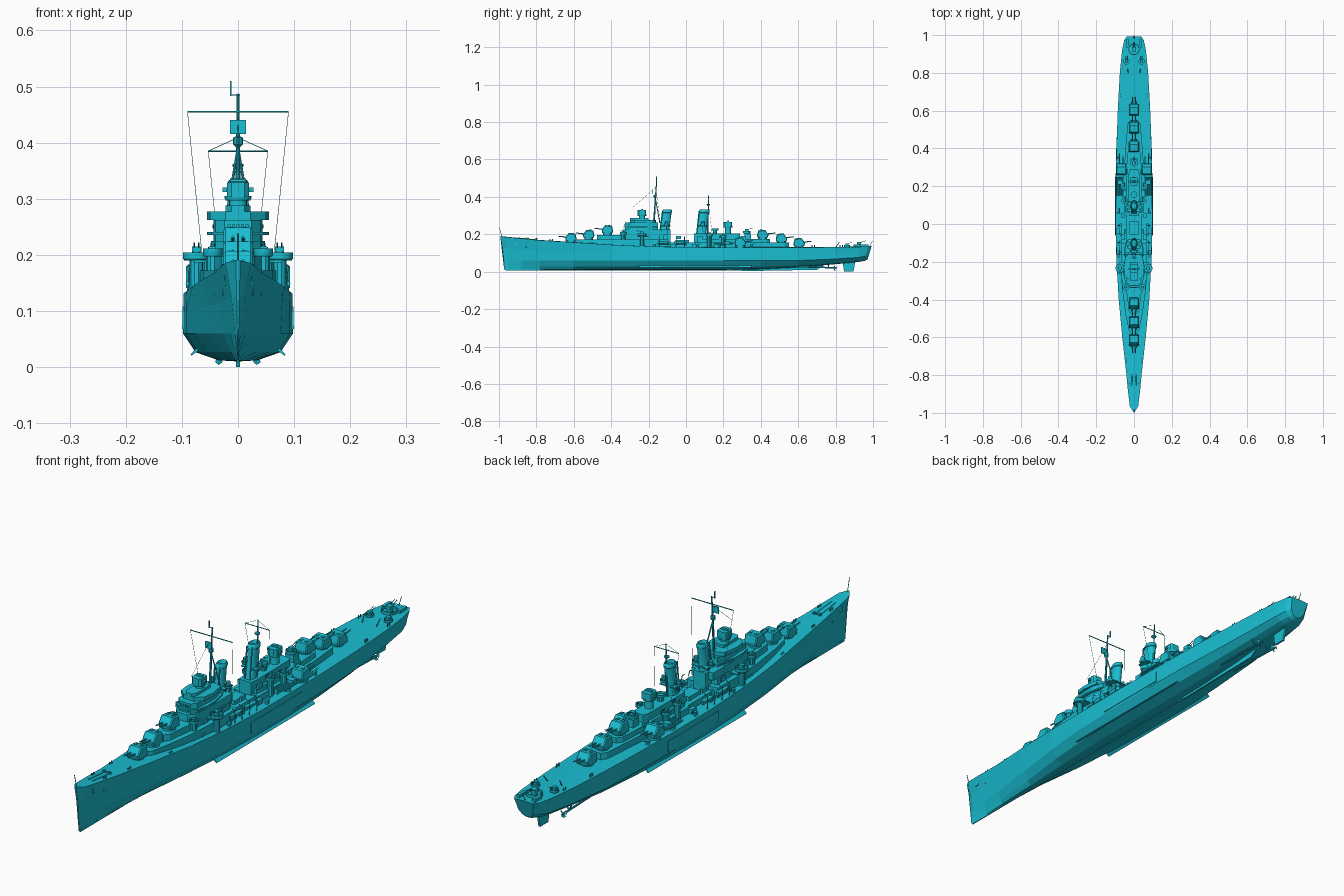
import bpy, math
from mathutils import Vector

paint = bpy.data.materials.new("hull_paint")
paint.diffuse_color = (0.01, 0.52, 0.65, 1)


def make(name, verts, faces, smooth=False):
    me = bpy.data.meshes.new(name)
    me.from_pydata([tuple(v) for v in verts], [], faces)
    me.update()
    if smooth:
        me.shade_smooth()
        me.set_sharp_from_angle(angle=math.radians(32))
    me.materials.append(paint)
    ob = bpy.data.objects.new(name, me)
    bpy.context.collection.objects.link(ob)
    return ob


def loft(name, rings, smooth=False):
    n, k = len(rings[0]), len(rings)
    faces = [(r*n + i, r*n + (i+1) % n, (r+1)*n + (i+1) % n, (r+1)*n + i)
             for r in range(k-1) for i in range(n)]
    faces += [tuple(reversed(range(n))), tuple(range((k-1)*n, k*n))]
    return make(name, [p for r in rings for p in r], faces, smooth)


def house(name, half, z0, z1):
    """Deckhouse from half plan [(half width, y)...] bow to stern, mirrored."""
    plan = half + [(-x, y) for x, y in reversed(half)]
    return loft(name, [[(x, y, z) for x, y in plan] for z in (z0, z1)])


def box(name, x, y, z0, z1, hx, hy):
    plan = [(x-hx, y-hy), (x+hx, y-hy), (x+hx, y+hy), (x-hx, y+hy)]
    return loft(name, [[(a, b, z) for a, b in plan] for z in (z0, z1)])


def lathe(name, x, y, prof, sy=1, n=16, lean=0):
    """Stacked rings [(radius, z)...], stretched by sy, leaning aft."""
    z0 = prof[0][1]
    return loft(name, [[(x + r*math.cos(i*math.tau/n),
                         y + r*sy*math.sin(i*math.tau/n) + lean*(z-z0), z)
                        for i in range(n)] for r, z in prof], True)


def rod(name, a, b, r, r2=None, n=6):
    a, b = Vector(a), Vector(b)
    q = (b-a).to_track_quat('Z', 'Y')
    return loft(name, [[p + q @ Vector((s*math.cos(i*math.tau/n), s*math.sin(i*math.tau/n), 0))
                        for i in range(n)] for p, s in ((a, r), (b, r2 or r))], True)


def tub(name, x, y, z, r=0.022, h=0.014):
    return lathe(name, x, y, [(r*.9, z), (r, z+.003), (r, z+h), (r*.88, z+h), (r*.88, z+.004)], n=14)


def light_gun(x, y, z, d, s=1):
    lathe("gun_mount", x, y, [(.010*s, z), (.007*s, z+.012*s)], n=8)
    box("gun_cradle", x, y, z+.01*s, z+.02*s, .008*s, .009*s)
    for e in (-.004*s, .004*s):
        rod("gun_barrel", (x+e, y, z+.016*s), (x+e, y+d*.032*s, z+.026*s), .0013*s)


def turret(x, y, z, d):
    prof = [(-.028, 0), (.028, 0), (.031, .016), (.012, .042), (-.024, .039), (-.030, .012)]
    rings = []
    for e, s in ((-.026, .88), (-.022, 1), (.022, 1), (.026, .88)):
        rings.append([(x+e, y+d*p*s, z+.004+h*(s if h > .02 else 1)) for p, h in prof])
    loft("turret", rings)
    lathe("turret_base", x, y, [(.024, z-.012), (.024, z+.005)])
    for e in (-.009, .009):
        rod("turret_barrel", (x+e, y+d*.018, z+.023), (x+e, y+d*.068, z+.029), .0034, .0024, 8)
        box("turret_hatch", x+e*1.3, y-d*.008, z+.041, z+.047, .005, .006)


# hull: y, deck half width, side half width, bilge half width, keel z, chine z, deck z
stations = [(-.972, .004, .0012, .001, .012, .06, .190), (-.95, .022, .005, .002, .011, .06, .186),
            (-.88, .032, .014, .005, .010, .06, .178), (-.78, .042, .026, .012, .010, .06, .168),
            (-.6, .062, .050, .030, .010, .06, .157), (-.4, .081, .076, .055, .010, .06, .144),
            (-.2, .092, .093, .071, .010, .06, .135), (0, .097, .098, .076, .010, .06, .131),
            (.2, .096, .098, .075, .010, .06, .130), (.4, .093, .094, .069, .013, .06, .130),
            (.6, .086, .085, .060, .023, .06, .130), (.8, .075, .069, .047, .040, .068, .131),
            (.92, .063, .057, .038, .052, .076, .133), (.965, .052, .045, .028, .058, .084, .134),
            (.981, .040, .032, .019, .066, .09, .135)]
rings = []
for y, wd, ws, wb, zk, zc, zd in stations:
    half = [(wb*.45, zk+.002), (wb, zk+(zc-zk)*.33), (ws, zc),
            (ws+(wd-ws)*.4, zc+(zd-zc)*.5), (wd, zd)]
    sec = [(0, zk)] + half + [(0, zd+.0015)] + [(-x, z) for x, z in reversed(half)]
    bow = max(0, (-.85-y)/.122)*.021
    aft = max(0, (y-.92)/.061)*.012
    rings.append([(x, y - (bow*(z/.19)**2 - aft*(z-.1)/.04), z) for x, z in sec])
loft("hull", rings)
# skeg, rudder, shafts, propellers, bilge keels
loft("skeg", [[(s*w, y, z) for y, z, w in ((.3, .003, .003), (.70, .010, .002), (.74, .036, .003), (.3, .02, .004))]
              for s in (-1, 1)])
box("keel_bar", 0, -.33, .006, .014, .002, .635)
loft("rudder", [[(s*.004, y, z) for y, z in ((.845, 0), (.895, 0), (.905, .052), (.838, .052))] for s in (-1, 1)])
for s in (-1, 1):
    rod("shaft", (s*.034, .50, .030), (s*.034, .79, .021), .004, n=8)
    rod("shaft_strut", (s*.034, .76, .022), (s*.050, .765, .055), .003)
    rod("shaft_strut", (s*.034, .76, .022), (s*.014, .765, .048), .003)
    rod("propeller_hub", (s*.034, .785, .021), (s*.034, .81, .021), .006, .002, 8)
    for k in range(3):
        a = k*math.tau/3 + .5
        c = Vector((s*.034, .795, .021))
        u, v = Vector((math.cos(a), 0, math.sin(a))), Vector((-math.sin(a), .6, math.cos(a)))
        make("propeller_blade", [c, c+u*.012+v*.007, c+u*.017, c+u*.012-v*.007], [(0, 1, 2, 3)])
    loft("bilge_keel", [[(s*.070, y, .030), (s*.083, y, .020), (s*.085, y, .022), (s*.074, y, .034)]
                        for y in (-.25, .35)])
    loft("belt_armour", [[(s*.094, y, .066), (s*.0995, y, .068), (s*.0985, y, .108), (s*.094, y, .110)]
                         for y in (-.06, .25)])

# deckhouses
house("fore_deckhouse", [(.012, -.585), (.028, -.56), (.046, -.47), (.062, -.35), (.068, -.24), (.066, -.10)], .13, .172)
house("fore_upper_house", [(.014, -.475), (.029, -.455), (.034, -.40), (.044, -.33), (.05, -.12)], .17, .197)
house("middle_deckhouse", [(.042, -.11), (.042, .06)], .125, .155)
house("aft_deckhouse", [(.052, .05), (.055, .26), (.045, .40), (.034, .53), (.02, .55)], .125, .156)
house("aft_upper_house", [(.036, .06), (.040, .10), (.038, .30), (.030, .43), (.016, .45)], .155, .176)
house("aft_control_house", [(.026, .05), (.030, .07), (.028, .27), (.02, .29)], .175, .205)
# bridge
house("bridge_lower", [(.022, -.34), (.040, -.32), (.048, -.26), (.046, -.10)], .195, .225)
house("bridge_upper", [(.024, -.325), (.040, -.305), (.044, -.20), (.030, -.15)], .225, .262)
house("bridge_platform", [(.018, -.335), (.046, -.31), (.055, -.27), (.055, -.22), (.040, -.15)], .235, .241)
house("bridge_roof", [(.022, -.30), (.050, -.275), (.055, -.23), (.045, -.17), (.02, -.16)], .262, .277)
house("pilot_house", [(.012, -.30), (.022, -.285), (.022, -.20)], .275, .288)
for i in range(5):
    box("bridge_window", (i-2)*.008, -.3265, .245, .254, .0028, .002)

# gun directors
for y, z, h in ((-.235, .277, .02), (.225, .205, .03)):
    lathe("director_tower", 0, y, [(.019, z-.02), (.016, z), (.016, z+h)])
    lathe("director_ring", 0, y, [(.022, z+h), (.024, z+h+.004), (.024, z+h+.008)])
    house("director", [(.012, y-.024), (.020, y-.016), (.020, y+.018), (.014, y+.022)], z+h+.006, z+h+.032)
    box("rangefinder", 0, y-.002, z+h+.015, z+h+.023, .028, .005)
    rod("director_radar", (-.014, y, z+h+.034), (.014, y, z+h+.034), .005, n=8)

# funnels
for y, z, r in ((-.118, .19, .017), (.078, .17, .018)):
    lathe("funnel", 0, y, [(r+.003, z), (r+.002, z+.03), (r, z+.04), (r, .315), (r+.002, .317),
                           (r+.002, .325), (r*.9, .333), (r*.7, .320)], 1.45, 18, .13)
    box("funnel_base", 0, y, z-.06, z+.035, .026, .036)
    for s in (-1, 1):
        rod("steam_pipe", (s*.011, y-.025, z), (s*.011, y-.008, .325), .003)
        tub("searchlight_platform", s*.032, y+.012, .245, .013, .009)
        lathe("searchlight", s*.032, y+.012, [(.004, .248), (.008, .255), (.008, .268)], n=10)
        rod("platform_brace", (s*.032, y+.012, .246), (s*.015, y+.012, .215), .002)
    house("funnel_platform", [(.034, y-.012), (.034, y+.036)], .242, .246)

# main turrets
for y, z, d in ((-.615, .161, -1), (-.52, .178, -1), (-.42, .203, -1), (.41, .178, 1), (.51, .158, 1), (.605, .134, 1)):
    turret(0, y, z, d)
for s in (-1, 1):
    turret(s*.067, .29, .137, 1)

# masts with yards, radars and rigging
rod("foremast", (0, -.172, .26), (0, -.157, .487), .005, .0025, 8)
rod("foremast_yard", (-.09, -.162, .455), (.09, -.162, .455), .0018)
lathe("foremast_top", 0, -.165, [(.004, .392), (.009, .397), (.009, .409), (.004, .411)], n=10)
box("radar_screen", 0, -.180, .415, .440, .014, .002)
lathe("mast_lamp", 0, -.157, [(.003, .478), (.003, .487)], n=8)
box("signal_vane", -.013, -.157, .483, .51, .0015, .003)
rod("vane_arm", (-.013, -.157, .485), (.004, -.157, .485), .001)
rod("mainmast", (0, .115, .20), (0, .122, .41), .0042, .002, 8)
rod("mainmast_yard", (-.053, .118, .385), (.053, .118, .385), .0015)
lathe("mainmast_top", 0, .118, [(.003, .352), (.010, .358), (.010, .362)], n=10)
for s in (-1, 1):
    rod("fore_rigging", (s*.09, -.162, .455), (s*.064, -.13, .20), .0006, n=4)
    rod("main_rigging", (s*.053, .118, .385), (s*.034, .14, .20), .0006, n=4)
    rod("main_stay", (0, .12, .409), (s*.053, .118, .385), .0006, n=4)
    rod("foremast_leg", (0, -.163, .39), (s*.022, -.14, .26), .0025)
rod("fore_stay", (0, -.16, .45), (0, -.285, .345), .0006, n=4)

for s in (-1, 1):
    # side gun tubs, front pair highest
    for x, y, z, p in ((.074, -.235, .19, -1), (.05, .125, .19, 1), (.055, .20, .182, 1), (.045, -.335, .197, -1)):
        r = .024 if y == -.235 else .017
        tub("gun_tub", s*x, y, z, r)
        lathe("tub_support", s*x, y, [(.012, z-.06), (.012, z)], n=10)
        light_gun(s*x, y, z+.005, p, r/.024)
    house("side_gun_deck", [(.078, -.258), (.078, -.20)], .186, .191)
    # torpedo tubes
    lathe("torpedo_mount", s*.074, .195, [(.014, .13), (.014, .142)])
    for k in range(4):
        rod("torpedo_tube", (s*(.059+k*.010), .15, .149), (s*(.059+k*.010), .25, .149), .0045, n=8)
    box("torpedo_shield", s*.074, .22, .146, .165, .014, .012)
    # boats and davits
    for y in (-.12, -.03):
        loft("ship_boat", [[(s*.072+e*w, y+t, .150+h) for e, h in ((-1, .012), (-.7, 0), (0, -.005), (.7, 0), (1, .012))]
                           for t, w in ((-.034, .001), (-.02, .008), (.02, .009), (.033, .005))])
        for t in (-.022, .022):
            pts = [(.085, .128), (.088, .165), (.084, .183), (.073, .188)]
            for a, b in zip(pts, pts[1:]):
                rod("davit", (s*a[0], y+t, a[1]), (s*b[0], y+t, b[1]), .0016)
    # small deck guns, lockers, rafts, bollards
    for y in (-.17, .06, .35):
        light_gun(s*.082, y, .132, 1, .75)
    for k in range(6):
        y = -.30+k*.115
        box("deck_locker", s*.058, y, .13, .149, .008, .014)
        box("life_raft", s*(.048 if y < 0 else .040), y+.03, .175, .192, .004, .014)
    for y, x in ((-.85, .026), (-.72, .040), (-.5, .062), (.68, .072), (.83, .062)):
        for t in (-.006, .006):
            lathe("bollard", s*x, y+t, [(.0025, .128), (.0025, .143 if y > 0 else .184 + .1*(-.85-y) * .8)], n=8)
    rod("anchor_chain", (s*.009, -.90, .181), (s*.011, -.80, .171), .002)
    lathe("capstan", s*.011, -.80, [(.006, .165), (.004, .173), (.006, .179)], n=10)
    box("anchor", s*.021, -.91, .145, .163, .004, .008)
    # stern guns and depth charge racks
    tub("stern_gun_tub", s*.040, .86, .131, .016, .012)
    light_gun(s*.040, .86, .134, 1, .9)
    box("depth_charge_rack", s*.033, .955, .133, .146, .006, .022)
    rod("stern_crane", (s*.03, .80, .13), (s*.034, .82, .158), .002)
box("breakwater", 0, -.80, .165, .176, .018, .002)
box("raft_stack", 0, -.02, .154, .170, .024, .035)
box("aft_locker", 0, .33, .175, .205, .018, .018)
tub("aft_gun_tub", 0, .325, .205, .02, .012)
light_gun(0, .325, .208, 1)
tub("stern_round_tub", 0, .925, .132, .030, .014)
light_gun(0, .925, .135, 1, 1.2)
tub("bow_gun_tub", 0, .155, .22, .018, .012)
lathe("tub_tower", 0, .155, [(.012, .20), (.012, .222)], n=10)
rod("jackstaff", (0, -.985, .188), (0, -.998, .238), .0014)
rod("ensign_staff", (0, .980, .134), (0, .998, .165), .0014)
